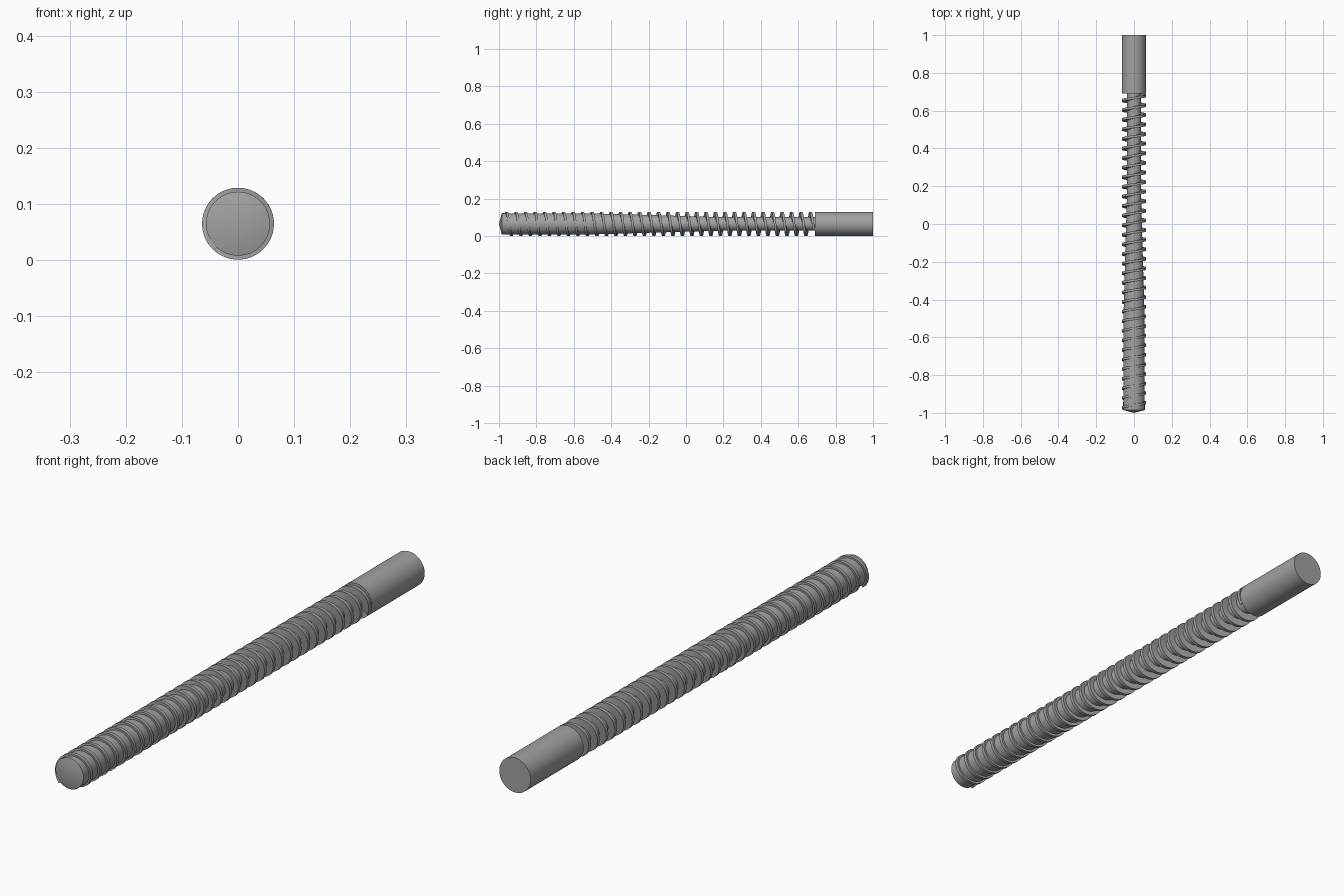
import bpy, bmesh, math

cube = bpy.data.objects.get("Cube")
if cube:
    bpy.data.objects.remove(cube, do_unlink=True)

RADIUS = 0.064
CENTRE_Z = 0.065
PITCH = 0.0508
START, END = -0.985, 0.69
START_ANGLE = math.radians(228)

steel = bpy.data.materials.new("grey steel")
steel.use_nodes = True
grey = (0.36, 0.36, 0.36, 1)
steel.diffuse_color = grey
steel.node_tree.nodes["Principled BSDF"].inputs["Base Color"].default_value = grey


def finish(bm, name):
    bmesh.ops.recalc_face_normals(bm, faces=bm.faces)
    mesh = bpy.data.meshes.new(name)
    bm.to_mesh(mesh)
    bm.free()
    obj = bpy.data.objects.new(name, mesh)
    obj.location.z = CENTRE_Z
    bpy.context.collection.objects.link(obj)
    mesh.materials.append(steel)
    bpy.ops.object.select_all(action='DESELECT')
    obj.select_set(True)
    bpy.context.view_layer.objects.active = obj
    bpy.ops.object.shade_smooth_by_angle(angle=math.radians(30))
    return obj


def lathe(name, profile, sides=64):
    """Revolve (radius, y) points around the y axis."""
    bm = bmesh.new()
    verts = [bm.verts.new((r, y, 0)) for r, y in profile]
    edges = [bm.edges.new(pair) for pair in zip(verts, verts[1:])]
    bmesh.ops.spin(bm, geom=verts + edges, cent=(0, 0, 0), axis=(0, 1, 0),
                   angle=math.tau, steps=sides)
    bmesh.ops.remove_doubles(bm, verts=bm.verts, dist=1e-5)
    return finish(bm, name)


def helix_flight(name, root, thickness, steps=48):
    """Sweep a rectangular rib along a right-handed helix."""
    bm = bmesh.new()
    half = thickness / 2
    section = [(root, -half), (RADIUS, -half), (RADIUS, half), (root, half)]
    first, last = START + half, END - half
    count = int((last - first) / PITCH * steps)
    rings = []
    for i in range(count + 1):
        y = first + (last - first) * i / count
        a = START_ANGLE - math.tau * (y - first) / PITCH
        rings.append([bm.verts.new((r * math.cos(a), y + dy, r * math.sin(a)))
                      for r, dy in section])
    for a, b in zip(rings, rings[1:]):
        for k in range(4):
            n = (k + 1) % 4
            bm.faces.new((a[k], a[n], b[n], b[k]))
    bm.faces.new(rings[0])
    bm.faces.new(rings[-1])
    return finish(bm, name)


# Plain drive shank at the back
lathe("drive_shank", [(0, END), (RADIUS, END), (RADIUS, 1), (0, 1)])

# Core: shallow cone tip, thick metering zone, taper, thin feed zone
lathe("tapered_core", [(0, -1), (0.057, START), (0.056, -0.5),
                       (0.036, 0.2), (0.036, END + 0.01), (0, END + 0.01)])

# Spiral rib wound along the whole core
helix_flight("spiral_flight", 0.03, 0.013)
